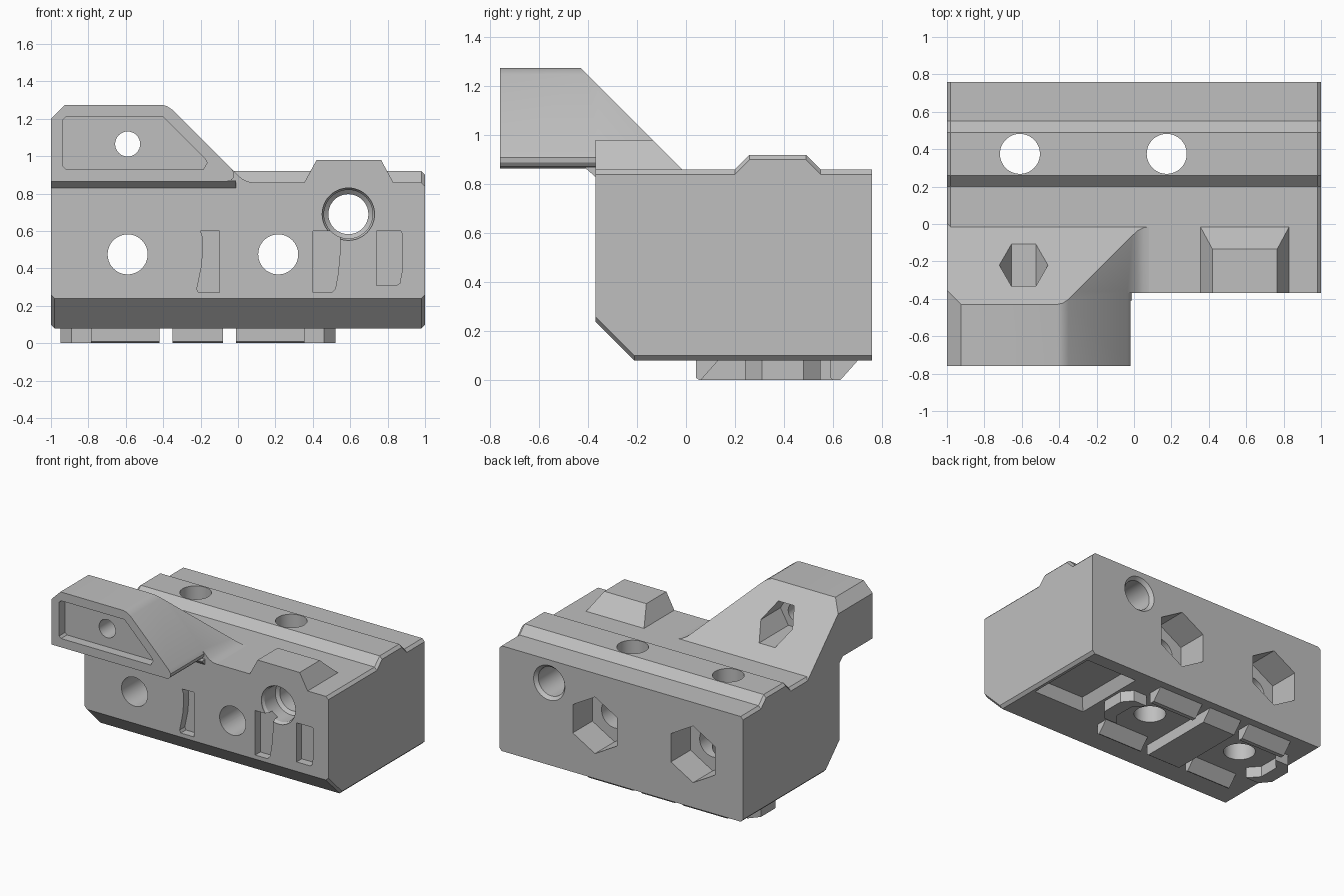
import bpy, bmesh, math

if "Cube" in bpy.data.objects:
    bpy.data.objects.remove(bpy.data.objects["Cube"])

grey = bpy.data.materials.new("plain grey")
grey.diffuse_color = (0.52, 0.52, 0.52, 1)
grey.use_nodes = True
grey.node_tree.nodes["Principled BSDF"].inputs["Base Color"].default_value = grey.diffuse_color


def loft(name, rings):
    """Closed solid through rings of 3D points."""
    bm = bmesh.new()
    vs = [[bm.verts.new(p) for p in r] for r in rings]
    n = len(vs[0])
    for a, b in zip(vs, vs[1:]):
        for i in range(n):
            j = (i + 1) % n
            bm.faces.new((a[i], a[j], b[j], b[i]))
    bm.faces.new(vs[0])
    bm.faces.new(vs[-1])
    bmesh.ops.recalc_face_normals(bm, faces=bm.faces[:])
    me = bpy.data.meshes.new(name)
    bm.to_mesh(me)
    bm.free()
    me.materials.append(grey)
    ob = bpy.data.objects.new(name, me)
    bpy.context.collection.objects.link(ob)
    return ob


def ring(pts, axis, t):
    if axis == 'x':
        return [(t, a, b) for a, b in pts]
    if axis == 'y':
        return [(a, t, b) for a, b in pts]
    return [(a, b, t) for a, b in pts]


def prism(name, pts, axis, t0, t1):
    return loft(name, [ring(pts, axis, t0), ring(pts, axis, t1)])


def ngon(c, r, n=48, turn=0.0):
    return [(c[0] + r * math.cos(turn + 2 * math.pi * i / n),
             c[1] + r * math.sin(turn + 2 * math.pi * i / n)) for i in range(n)]


def rect(x0, x1, y0, y1):
    return [(x0, y0), (x1, y0), (x1, y1), (x0, y1)]


def boolean(ob, tool, op='DIFFERENCE'):
    tool.hide_render = True
    m = ob.modifiers.new("bool", 'BOOLEAN')
    m.operation, m.solver, m.object = op, 'EXACT', tool
    bpy.context.view_layer.objects.active = ob
    bpy.ops.object.modifier_apply(modifier=m.name)
    bpy.data.objects.remove(tool)


def slope_cutter():
    # shared 45 degree slope on the back of the arm and the lug
    return prism("slope_cutter", [(-0.7, 1.545), (0.2, 0.645), (0.4, 1.545)], 'x', -1.2, 1.2)


# Main block: ridge on top, bevelled lower front, small end chamfers
top = [(-0.37, 0.86), (0.20, 0.86), (0.26, 0.92), (0.49, 0.92), (0.55, 0.86), (0.76, 0.86)]
low = [(0.76, 0.08), (-0.21, 0.08), (-0.37, 0.24)]
full = top + low
end = [(y, z - 0.02) for y, z in top] + [(y, z + 0.02) for y, z in low]
body = loft("main_block", [ring(end, 'x', -1), ring(full, 'x', -0.98),
                           ring(full, 'x', 0.98), ring(end, 'x', 1)])

# Horizontal bolt holes with hexagonal nut pockets at the back
for x in (-0.59, 0.215):
    boolean(body, prism("hole_cutter", ngon((x, 0.475), 0.107), 'y', -0.5, 0.9))
    boolean(body, prism("nut_cutter", ngon((x, 0.475), 0.21, 6, math.pi / 2), 'y', 0.53, 0.9))

# Vertical bolt holes
for x in (-0.61, 0.175):
    boolean(body, prism("hole_cutter", ngon((x, 0.375), 0.107), 'z', -0.1, 1.1))

# Rod hole: stepped at the front, countersunk at the back
c = (0.59, 0.69)
steps = [(-0.5, 0.14), (-0.36, 0.14), (-0.345, 0.13), (-0.22, 0.13), (-0.2, 0.107),
         (0.735, 0.107), (0.762, 0.13), (0.9, 0.13)]
boolean(body, loft("rod_cutter", [ring(ngon(c, r), 'y', y) for y, r in steps]))

# Shallow slots in the front face
slots = [
    [(-0.2, 0.6), (-0.1, 0.6), (-0.1, 0.27), (-0.21, 0.27), (-0.22, 0.29),
     (-0.195, 0.41), (-0.187, 0.5), (-0.19, 0.57)],
    [(0.4, 0.6), (0.53, 0.6), (0.545, 0.58), (0.545, 0.48), (0.535, 0.37),
     (0.52, 0.29), (0.5, 0.27), (0.4, 0.27)],
    [(0.74, 0.6), (0.87, 0.6), (0.88, 0.58), (0.88, 0.4), (0.865, 0.32), (0.85, 0.31), (0.74, 0.31)],
]
for s in slots:
    boolean(body, prism("slot_cutter", s, 'y', -0.5, -0.31))

# Shallow pocket underneath
boolean(body, loft("pocket_cutter", [ring(rect(0.54, 0.96, 0.11, 0.66), 'z', 0.0),
                                     ring(rect(0.54, 0.96, 0.11, 0.66), 'z', 0.08),
                                     ring(rect(0.58, 0.92, 0.15, 0.62), 'z', 0.16)]))

# Arm: root on the block, overhang in front, gusset below
crest = [(-1, 1.2), (-0.925, 1.275), (-0.41, 1.275), (-0.38, 1.268), (-0.35, 1.248)]
arm = prism("arm", [(-1, 0.83)] + crest +
            [(-0.01, 0.908), (0.02, 0.88), (0.05, 0.865), (0.08, 0.86), (0.08, 0.83)], 'y', -0.37, 0.05)
nose = [(-0.035, 0.933), (-0.02, 0.908), (-0.022, 0.888), (-0.035, 0.872), (-0.06, 0.865)]
boolean(arm, prism("overhang", [(-1, 0.865)] + crest + nose, 'y', -0.76, -0.36), 'UNION')
boolean(arm, prism("gusset", [(-0.41, 0.87), (-0.41, 0.865), (-0.37, 0.83), (-0.36, 0.83), (-0.36, 0.87)],
                   'x', -1, -0.01), 'UNION')
boolean(arm, slope_cutter())

# Arm recess, screw hole and nut pocket
c = (-0.59, 1.065)
boolean(arm, prism("recess_cutter", [(-0.935, 0.945), (-0.935, 1.195), (-0.92, 1.21), (-0.4, 1.21),
                                     (-0.175, 0.985), (-0.165, 0.965), (-0.185, 0.93), (-0.92, 0.93)],
                   'y', -0.9, -0.69))
boolean(arm, prism("screw_cutter", ngon(c, 0.067, 32), 'y', -0.9, 0.1))
boolean(arm, prism("nut_cutter", ngon(c, 0.13, 6), 'y', -0.45, 0.1))

# Tapered lug at the top front
lug = prism("top_lug", [(0.355, 0.845), (0.355, 0.86), (0.42, 0.98), (0.765, 0.98),
                        (0.83, 0.86), (0.83, 0.845)], 'y', -0.37, 0.05)
boolean(lug, slope_cutter())

# Locating feet, mirrored about the middle of the underside pattern
MID = -0.215
front_bar = [(0.04, 0.09), (0.04, 0.01), (0.055, 0), (0.06, 0), (0.14, 0.09)]
back_bar = [(0.59, 0.09), (0.59, 0.01), (0.6, 0), (0.63, 0), (0.71, 0.09)]
clip = [(0.35, 0.24), (0.46, 0.24), (0.52, 0.31), (0.52, 0.48), (0.46, 0.55),
        (0.35, 0.55), (0.42, 0.47), (0.42, 0.32)]
feet = [prism("centre_foot", [(0.04, 0.09), (0.04, 0.01), (0.055, 0), (0.63, 0), (0.71, 0.09)],
              'x', -0.35, -0.08)]
for side, s in (("right", 1), ("left", -1)):
    def mx(x):
        return x if s > 0 else 2 * MID - x
    feet.append(prism(side + "_front_foot", front_bar, 'x', mx(-0.01), mx(0.355)))
    feet.append(prism(side + "_back_foot", back_bar, 'x', mx(-0.01), mx(0.355)))
    feet.append(prism(side + "_clip_foot", [(mx(x), y) for x, y in clip], 'z', 0.0, 0.09))

# Smooth hole walls, keep edges sharp
bpy.ops.object.select_all(action='DESELECT')
for ob in [body, arm, lug] + feet:
    ob.select_set(True)
bpy.context.view_layer.objects.active = body
bpy.ops.object.shade_smooth_by_angle(angle=math.radians(25))
